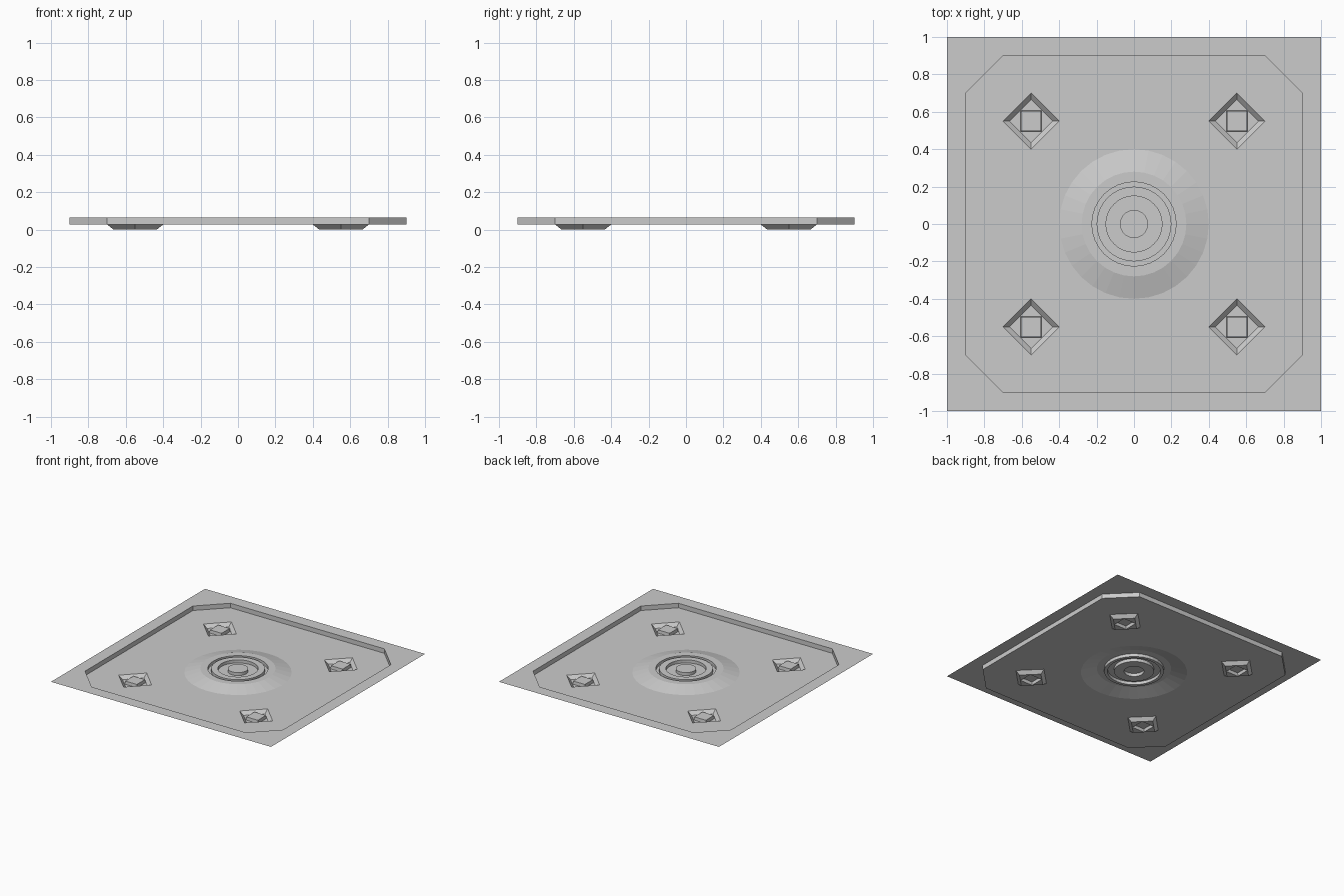
import bpy, bmesh
from math import sin, cos, pi

if "Cube" in bpy.data.objects:
    bpy.data.objects.remove(bpy.data.objects["Cube"])

RIM, FLOOR, PIT = 0.064, 0.027, 0.0   # heights of border, panel, pockets
SEG = 32
POCKETS = [(x, y) for x in (-0.55, 0.55) for y in (-0.55, 0.55)]


def ring(r, z, n, rot=0.0, c=(0, 0)):
    return [(c[0] + r * cos(rot + 2 * pi * i / n),
             c[1] + r * sin(rot + 2 * pi * i / n), z) for i in range(n)]


def square(h, z, c=(0, 0)):
    return ring(h * 2 ** 0.5, z, 4, pi / 4, c)


def octagon(z):
    a, b = 0.9, 0.7
    return [(x, y, z) for x, y in ((a, -b), (a, b), (b, a), (-b, a),
                                   (-a, b), (-a, -b), (-b, -a), (b, -a))]


def sheet(bm, *outlines):
    """Flat sheet: first outline is the boundary, the others are holes."""
    edges = []
    for pts in outlines:
        vs = [bm.verts.new(p) for p in pts]
        edges += [bm.edges.new((vs[i - 1], vs[i])) for i in range(len(vs))]
    bmesh.ops.triangle_fill(bm, edges=edges, use_beauty=True, normal=(0, 0, 1))


def bands(bm, rings, cap=False):
    """Walls joining successive rings, optionally capped at the last."""
    vs = [[bm.verts.new(p) for p in r] for r in rings]
    n = len(vs[0])
    for a, b in zip(vs, vs[1:]):
        for i in range(n):
            j = (i + 1) % n
            bm.faces.new((a[i], a[j], b[j], b[i]))
    if cap:
        bm.faces.new(vs[-1])


def finish(name, bm):
    bmesh.ops.remove_doubles(bm, verts=bm.verts, dist=1e-5)
    for f in bm.faces:
        f.normal_update()
        if f.normal.z < -1e-4:
            f.normal_flip()
    me = bpy.data.meshes.new(name)
    bm.to_mesh(me)
    bm.free()
    ob = bpy.data.objects.new(name, me)
    bpy.context.collection.objects.link(ob)
    return ob


# Raised border and the wall down to the chamfered panel
bm = bmesh.new()
sheet(bm, square(1, RIM), octagon(RIM))
bands(bm, [octagon(RIM), octagon(FLOOR)])
finish("border", bm)

# Recessed panel with openings for the dome and pockets
bm = bmesh.new()
sheet(bm, octagon(FLOOR), ring(0.4, FLOOR, SEG),
      *[ring(0.15, FLOOR, 4, 0, c) for c in POCKETS])
finish("panel_floor", bm)

# Central stepped boss
bm = bmesh.new()
TOP, LOW = 0.06, 0.035
profile = [(0.4, FLOOR), (0.28, TOP), (0.225, TOP), (0.225, LOW), (0.2, LOW),
           (0.2, TOP), (0.15, TOP), (0.15, LOW), (0.075, LOW), (0.075, TOP)]
bands(bm, [ring(r, z, SEG) for r, z in profile], cap=True)
boss = finish("central_boss", bm)

# Diamond pockets, each holding a square stud
for k, c in enumerate(POCKETS):
    bm = bmesh.new()
    bands(bm, [ring(0.15, FLOOR, 4, 0, c), ring(0.115, PIT, 4, 0, c)])
    sheet(bm, ring(0.115, PIT, 4, 0, c), square(0.056, PIT, c))
    finish("pocket_%d" % k, bm)
    bm = bmesh.new()
    bands(bm, [square(0.056, PIT, c), square(0.053, 0.025, c)], cap=True)
    finish("stud_%d" % k, bm)
